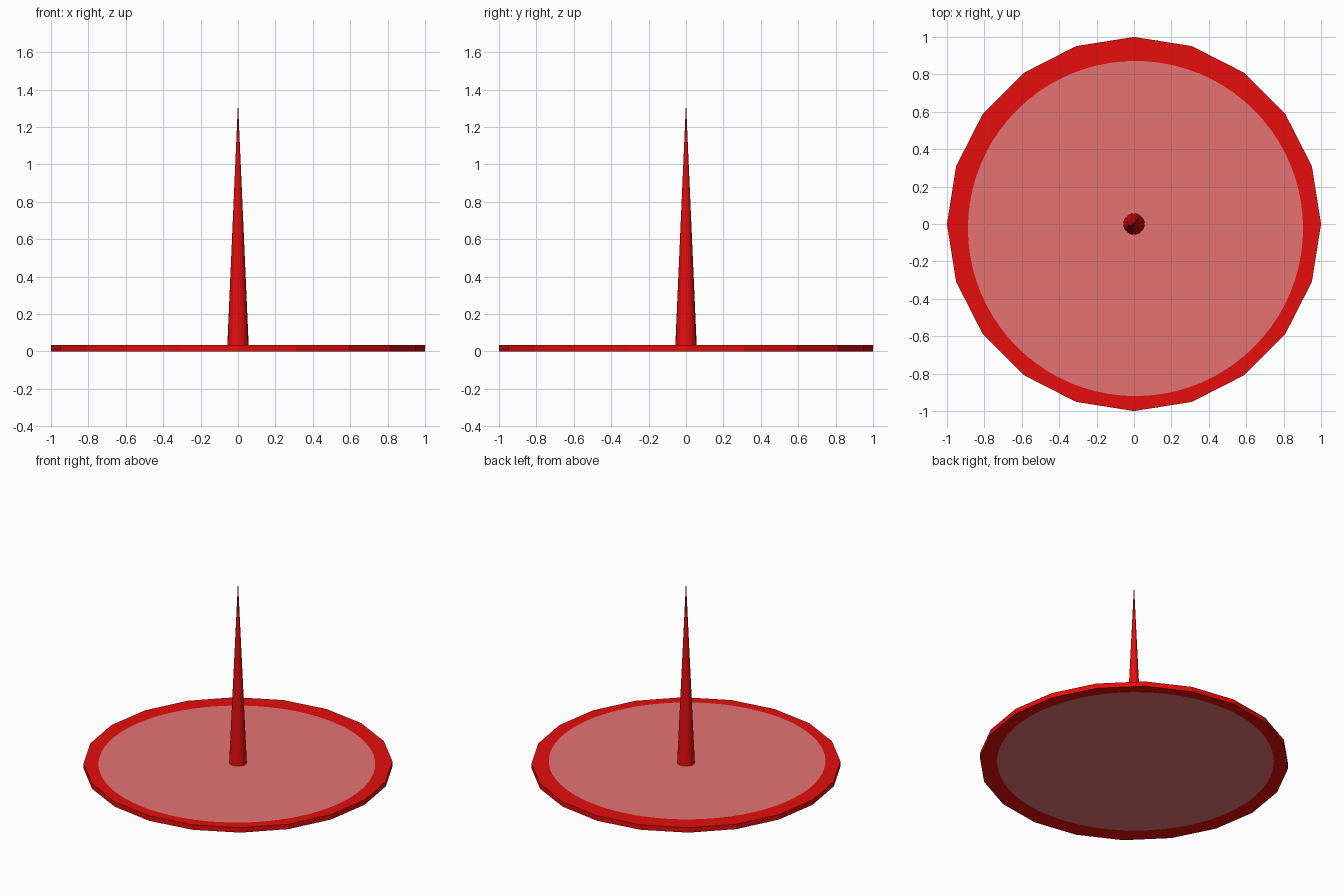
import bpy, bmesh, math

if "Cube" in bpy.data.objects:
    bpy.data.objects.remove(bpy.data.objects["Cube"])

SIDES, SUB = 20, 4          # rim sides, subdivisions per side
TOP = 0.035


def material(name, color):
    m = bpy.data.materials.new(name)
    m.diffuse_color = (*color, 1)
    m.use_nodes = True
    m.node_tree.nodes["Principled BSDF"].inputs["Base Color"].default_value = m.diffuse_color
    return m


red = material("red", (0.79, 0.004, 0.004))
pink = material("pale_red", (0.79, 0.17, 0.17))


def finish(name, bm, mats):
    bmesh.ops.recalc_face_normals(bm, faces=bm.faces)
    me = bpy.data.meshes.new(name)
    bm.to_mesh(me)
    bm.free()
    for m in mats:
        me.materials.append(m)
    ob = bpy.data.objects.new(name, me)
    bpy.context.collection.objects.link(ob)
    return ob


def rim_points():
    corners = [(math.cos(2 * math.pi * i / SIDES), math.sin(2 * math.pi * i / SIDES))
               for i in range(SIDES)]
    for i, a in enumerate(corners):
        b = corners[(i + 1) % SIDES]
        for k in range(SUB):
            t = k / SUB
            yield a[0] + (b[0] - a[0]) * t, a[1] + (b[1] - a[1]) * t


# Base disc: twenty-sided rim with a pale round panel cut into top and bottom
bm = bmesh.new()
n = SIDES * SUB
rims = []
for z, cy in ((0, 0.024), (TOP, -0.024)):
    rim = [bm.verts.new((x, y, z)) for x, y in rim_points()]
    inner = [bm.verts.new((0.008 + 0.896 * math.cos(2 * math.pi * i / n),
                           cy + 0.896 * math.sin(2 * math.pi * i / n), z))
             for i in range(n)]
    for i in range(n):
        j = (i + 1) % n
        bm.faces.new((rim[i], rim[j], inner[j], inner[i]))
    bm.faces.new(inner).material_index = 1
    rims.append(rim)
for i in range(n):
    j = (i + 1) % n
    bm.faces.new((rims[0][i], rims[0][j], rims[1][j], rims[1][i]))
finish("base_disc", bm, (red, pink))

# Spike: slender cone standing on the disc
bm = bmesh.new()
bmesh.ops.create_cone(bm, cap_ends=True, segments=20, radius1=0.057, radius2=0,
                      depth=1.333 - TOP)
bmesh.ops.translate(bm, verts=bm.verts, vec=(0, 0, (1.333 + TOP) / 2))
finish("spike", bm, (red,))
